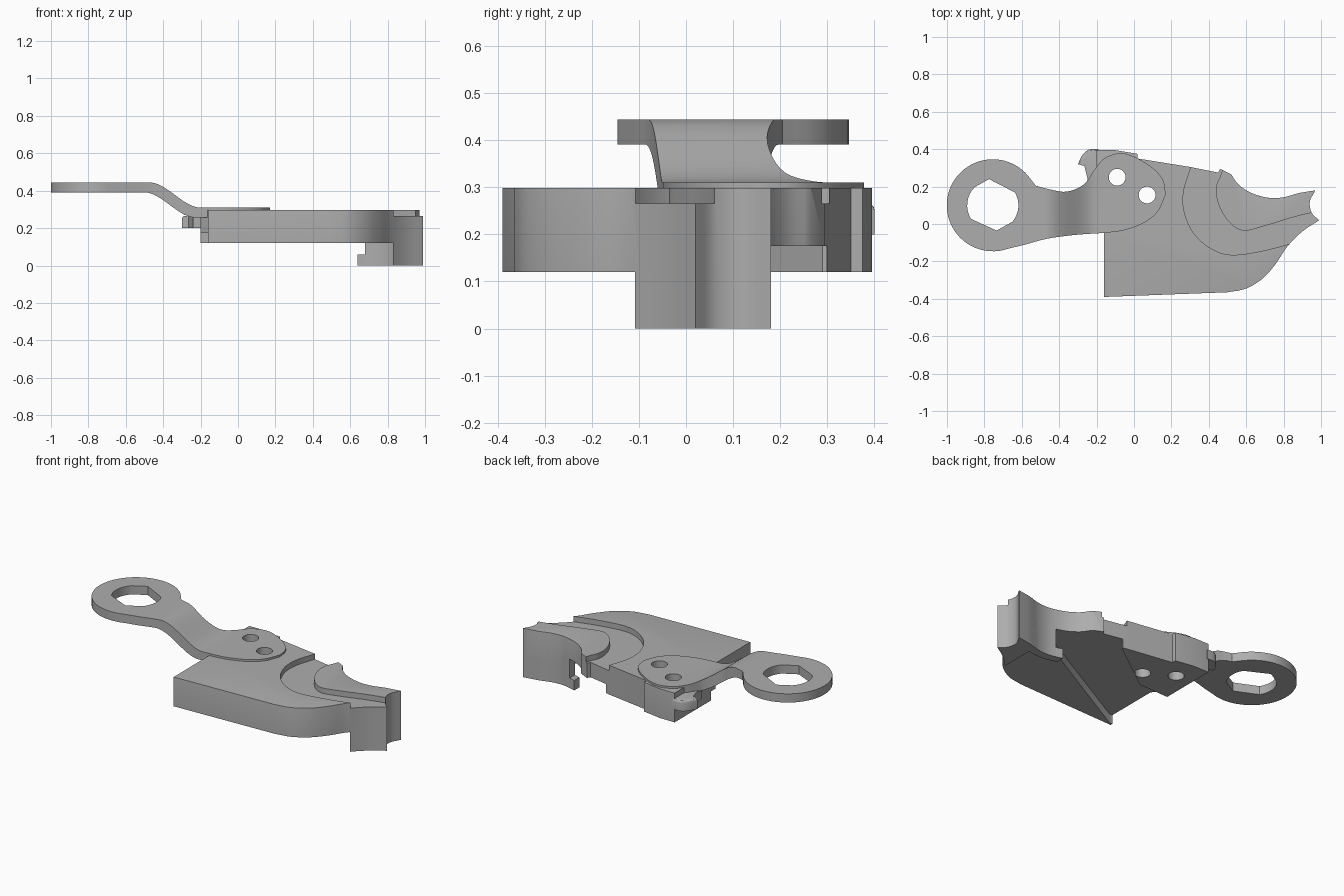
import bpy, bmesh, math
from mathutils import Vector

if "Cube" in bpy.data.objects:
    bpy.data.objects.remove(bpy.data.objects["Cube"])

metal = bpy.data.materials.new("grey_metal")
metal.diffuse_color = (0.42, 0.42, 0.42, 1)
metal.use_nodes = True
metal.node_tree.nodes["Principled BSDF"].inputs["Base Color"].default_value = metal.diffuse_color


def spline(pts, n=6):
    """Smooth run of points through the given ones."""
    p = [Vector(q) for q in pts]
    p = [2 * p[0] - p[1]] + p + [2 * p[-1] - p[-2]]
    out = []
    for a, b, c, d in zip(p, p[1:], p[2:], p[3:]):
        for i in range(n):
            t = i / n
            out.append(0.5 * (2 * b + (c - a) * t + (2 * a - 5 * b + 4 * c - d) * t**2
                              + (3 * b - a - 3 * c + d) * t**3))
    return [tuple(v) for v in out] + [tuple(pts[-1])]


def arc(cx, cy, r, a0, a1, n):
    return [(cx + r * math.cos(math.radians(a0 + (a1 - a0) * i / n)),
             cy + r * math.sin(math.radians(a0 + (a1 - a0) * i / n))) for i in range(n + 1)]


def finish(name, bm):
    bmesh.ops.recalc_face_normals(bm, faces=bm.faces)
    me = bpy.data.meshes.new(name)
    bm.to_mesh(me)
    bm.free()
    me.materials.append(metal)
    ob = bpy.data.objects.new(name, me)
    bpy.context.collection.objects.link(ob)
    return ob


def prism_bm(loop, z0, z1):
    bm = bmesh.new()
    face = bm.faces.new([bm.verts.new((x, y, z0)) for x, y in loop])
    ext = bmesh.ops.extrude_face_region(bm, geom=[face])["geom"]
    for v in ext:
        if isinstance(v, bmesh.types.BMVert):
            v.co.z = z1
    bmesh.ops.recalc_face_normals(bm, faces=bm.faces)
    return bm


def prism(name, loop, z0, z1):
    return finish(name, prism_bm(loop, z0, z1))


def smooth(ob, angle=30):
    bpy.ops.object.select_all(action='DESELECT')
    ob.select_set(True)
    bpy.context.view_layer.objects.active = ob
    bpy.ops.object.shade_smooth_by_angle(angle=math.radians(angle))


def cut(ob, cutter):
    bpy.context.view_layer.objects.active = ob
    mod = ob.modifiers.new("cut", 'BOOLEAN')
    mod.operation, mod.solver, mod.object = 'DIFFERENCE', 'EXACT', cutter
    bpy.ops.object.modifier_apply(modifier=mod.name)
    bpy.data.objects.remove(cutter)


rivets = [(-0.09, 0.25), (0.07, 0.155)]

# Body plate: rounded front corner, hook tip and concave rear notch
front = spline([(0.5, -0.365), (0.6, -0.345), (0.69, -0.29), (0.76, -0.21), (0.82, -0.12),
                (0.9, -0.04), (0.99, 0.02)], 4)
tip = spline([(0.99, 0.02), (0.95, 0.06), (0.94, 0.12), (0.97, 0.18)], 4)
notch = spline([(0.97, 0.18), (0.88, 0.165), (0.8, 0.143), (0.72, 0.14), (0.63, 0.165),
                (0.56, 0.21), (0.52, 0.265)], 4)
outline = ([(-0.16, -0.39)] + front + tip[1:] + notch[1:]
           + [(0.46, 0.295), (0.45, 0.275), (0.3, 0.305), (0.02, 0.35), (0.02, 0.375),
              (-0.1, 0.395), (-0.2, 0.395), (-0.2, 0.0), (-0.16, -0.05)])
bm = prism_bm(outline, 0.12, 0.298)
rim = []
for e in bm.edges:
    m = (e.verts[0].co + e.verts[1].co) / 2
    sharp_back = m.y > 0.26 and m.x > 0.01
    if m.z > 0.29 and not sharp_back and m.x < 0.955:
        if not (m.x > 0.9 and 0.02 < m.y < 0.16):
            rim.append(e)
bmesh.ops.bevel(bm, geom=rim, offset=0.03, segments=4, profile=0.5, affect='EDGES',
                clamp_overlap=True)
body = finish("body_plate", bm)

# Curved groove on the top, between the plate and the notch ridge
outer = spline([(0.33, 0.4), (0.3, 0.29), (0.265, 0.17), (0.27, 0.06), (0.32, -0.05),
                (0.41, -0.13), (0.52, -0.165), (0.68, -0.145), (0.84, -0.105), (0.95, -0.08)])
inner = spline([(1.05, 0.07), (0.95, 0.06), (0.83, 0.03), (0.7, -0.01), (0.58, -0.035),
                (0.5, 0.02), (0.45, 0.11), (0.44, 0.2), (0.47, 0.28), (0.49, 0.4)])
cut(body, prism("groove_cutter", outer + [(1.1, -0.08)] + inner, 0.265, 0.5))

# Shallow channel across the underside
channel = [(-0.3, -0.375), (-0.14, -0.375), (0.74, 0.11), (0.7, 0.2), (0.6, 0.45),
           (0.33, 0.45), (0.33, 0.29), (0.0, 0.05), (-0.3, 0.04)]
cut(body, prism("channel_cutter", channel, 0.0, 0.175))
for x, y in rivets:
    cut(body, prism("rivet_cutter", arc(x, y, 0.045, 0, 345, 23), 0.0, 0.5))
smooth(body)

# Hook column below the tip, with a thin foot following the notch
column = ([(0.83, -0.108)] + [p for p in front if p[0] > 0.84] + tip[1:]
          + [p for p in notch[1:] if p[0] > 0.83] + [(0.83, 0.151)])
smooth(prism("hook_column", column, 0.0, 0.121))
edge = [p for p in notch if 0.68 < p[0] < 0.83]
wall = [(0.83, 0.151)] + edge + [(0.68, 0.148)]
smooth(prism("notch_wall", wall + [(x, y - 0.05) for x, y in reversed(wall)], 0.0, 0.18))
prism("notch_foot", [(0.68, 0.148), (0.64, 0.16), (0.64, 0.11), (0.68, 0.098)], 0.0, 0.06)

# Small curled catch at the rear left
catch = spline([(-0.19, 0.4), (-0.24, 0.398), (-0.275, 0.37), (-0.3, 0.32)], 4) + \
    [(-0.265, 0.31), (-0.25, 0.25), (-0.24, 0.19), (-0.19, 0.17)]
bm = prism_bm(catch, 0.2, 0.265)
bmesh.ops.bevel(bm, geom=[e for e in bm.edges if all(v.co.z > 0.26 for v in e.verts)
                          and sum(v.co.y for v in e.verts) > 0.64],
                offset=0.015, segments=3, profile=0.5, affect='EDGES')
smooth(finish("rear_catch", bm))

# Lever: flat ring end, stepped neck and riveted end
ring = arc(-0.755, 0.1, 0.246, 28, 290, 44)
top_side = spline([(0.17, 0.16), (0.155, 0.235), (0.1, 0.3), (0.0, 0.36), (-0.08, 0.378),
                   (-0.16, 0.35), (-0.215, 0.285), (-0.27, 0.21), (-0.36, 0.173),
                   (-0.45, 0.185), (-0.525, 0.205)], 5)
bottom_side = spline([(-0.6, -0.115), (-0.46, -0.078), (-0.3, -0.057), (-0.14, -0.046),
                      (-0.04, -0.03), (0.06, 0.01), (0.13, 0.07), (0.17, 0.16)], 5)
loops = [top_side + ring[1:] + bottom_side[:-1]]
# Two-flat opening in the ring
loops.append([(-0.775, 0.24)] + arc(-0.755, 0.1, 0.137, 30, -40, 8)
             + [(-0.735, -0.035)] + arc(-0.755, 0.1, 0.137, 212, 135, 8))
loops += [arc(x, y, 0.045, 0, 345, 23) for x, y in rivets]
bm = bmesh.new()
for lp in loops:
    vs = [bm.verts.new((x, y, 0)) for x, y in lp]
    for a, b in zip(vs, vs[1:] + vs[:1]):
        bm.edges.new((a, b))
bmesh.ops.triangle_fill(bm, edges=bm.edges[:], use_beauty=True)
ext = bmesh.ops.extrude_face_region(bm, geom=bm.faces[:])["geom"]
for v in ext:
    if isinstance(v, bmesh.types.BMVert):
        v.co.z = 0.053
# Slice the neck, then bend it through the step
for i in range(17):
    bmesh.ops.bisect_plane(bm, geom=bm.verts[:] + bm.edges[:] + bm.faces[:],
                           plane_co=(-0.5 + 0.3 * i / 16, 0, 0), plane_no=(1, 0, 0))
for v in bm.verts:
    shift = 0.028 if v.co.z > 0.02 else 0.0
    t = min(1, max(0, (v.co.x - shift + 0.5) / 0.27))
    v.co.z += 0.391 - 0.134 * t * t * (3 - 2 * t)
smooth(finish("lever", bm), 35)
